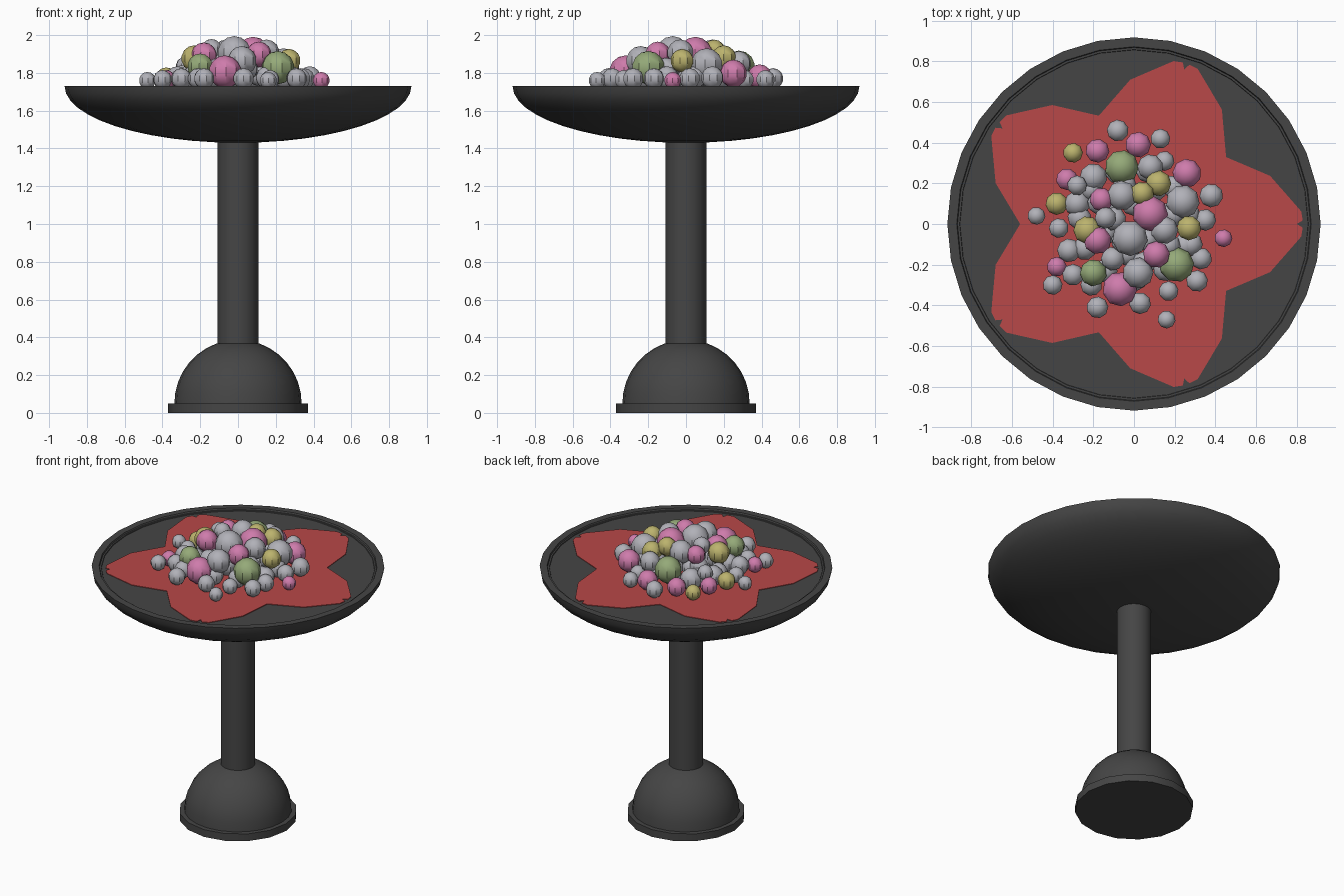
import bpy, bmesh, math, random
from mathutils import Matrix, Vector

if "Cube" in bpy.data.objects:
    bpy.data.objects.remove(bpy.data.objects["Cube"])

random.seed(4)


def material(name, rgb):
    m = bpy.data.materials.new(name)
    m.diffuse_color = (*rgb, 1)
    m.use_nodes = True
    m.node_tree.nodes["Principled BSDF"].inputs["Base Color"].default_value = m.diffuse_color
    return m


DARK = material("dark stone", (0.06, 0.06, 0.06))
RED = material("red", (0.48, 0.065, 0.065))
GREY = material("pebble grey", (0.44, 0.44, 0.48))
PINK = material("pebble pink", (0.62, 0.20, 0.41))
GREEN = material("pebble green", (0.30, 0.40, 0.19))
YELLOW = material("pebble yellow", (0.50, 0.45, 0.155))


def finish(bm, name, mats, angle=None):
    bmesh.ops.recalc_face_normals(bm, faces=bm.faces)
    me = bpy.data.meshes.new(name)
    bm.to_mesh(me)
    bm.free()
    ob = bpy.data.objects.new(name, me)
    bpy.context.collection.objects.link(ob)
    for m in mats:
        me.materials.append(m)
    if angle:
        bpy.ops.object.select_all(action='DESELECT')
        ob.select_set(True)
        bpy.context.view_layer.objects.active = ob
        bpy.ops.object.shade_smooth_by_angle(angle=math.radians(angle))
    return ob


def lathe(name, profile, sides, mat, angle=35):
    """Revolve (radius, z) points about z and cap both ends."""
    bm = bmesh.new()
    rings = [[bm.verts.new((r * math.cos(2 * math.pi * i / sides),
                            r * math.sin(2 * math.pi * i / sides), z))
              for i in range(sides)] for r, z in profile]
    for a, b in zip(rings, rings[1:]):
        for i in range(sides):
            j = (i + 1) % sides
            bm.faces.new((a[i], a[j], b[j], b[i]))
    bm.faces.new(rings[0])
    bm.faces.new(rings[-1])
    return finish(bm, name, [mat], angle)


# Pedestal: foot plate, dome and column
lathe("foot_plate", [(0.37, 0), (0.37, 0.05)], 16, DARK)
dome = [(0.337 * math.cos(t), 0.05 + 0.337 * math.sin(t))
        for t in (math.radians(10 * k) for k in range(9))]
lathe("base_dome", dome, 24, DARK)
lathe("column", [(0.108, 0.36), (0.108, 1.45)], 24, DARK)

# Bowl: half-ellipsoid outside, rim with a small step, shallow flat floor
FLOOR = 1.715
bowl = [(0.918 * math.sin(t), 1.73 - 0.3 * math.cos(t))
        for t in (math.radians(7.5 * k) for k in range(1, 13))]
bowl += [(0.872, 1.73), (0.868, 1.72), (0.858, 1.72), (0.856, FLOOR)]
lathe("bowl", bowl, 32, DARK)

# Five-petal star plate on the bowl floor
half = [(36, 0.56), (19.5, 0.71), (9, 0.78), (4.3, 0.825), (1.2, 0.83)]
petal = [(-a, r) for a, r in half] + [(0, 0.80)] + [(a, r) for a, r in half[:0:-1]]
bm = bmesh.new()
outline = []
for k in range(5):
    for a, r in petal:
        t = math.radians(72 * k + a)
        outline.append(Vector((r * math.cos(t), r * math.sin(t), 0)))
top = [bm.verts.new(p + Vector((0, 0, FLOOR + 0.004))) for p in outline]
low = [bm.verts.new(p + Vector((0, 0, FLOOR - 0.002))) for p in outline]
centre = bm.verts.new((0, 0, FLOOR + 0.004))
for i in range(len(top)):
    j = (i + 1) % len(top)
    bm.faces.new((top[i], top[j], centre))
    bm.faces.new((low[i], low[j], top[j], top[i]))
finish(bm, "star_plate", [RED])

# Pebbles as (x, y, radius): those on the floor, and those on top of the heap
floor_pebbles = {
    GREY: [(-.08, .46, .055), (.13, .42, .05), (.15, .31, .05), (.38, .14, .06),
           (.35, .02, .055), (-.48, .04, .045), (-.37, -.02, .05), (-.32, -.13, .06),
           (-.40, -.30, .05), (-.30, -.25, .055), (-.18, -.41, .055), (.03, -.39, .055),
           (.16, -.47, .045), (.17, -.33, .05), (.31, -.28, .055), (.33, -.17, .055),
           (-.20, .23, .07), (-.28, .10, .065), (-.21, -.30, .055), (.28, -.10, .06)],
    PINK: [(.02, .39, .065), (-.18, .36, .06), (-.33, .22, .055),
           (.44, -.07, .045), (-.38, -.21, .05)],
    YELLOW: [(-.30, .35, .05), (-.38, .10, .057)],
}
heap_pebbles = {
    GREY: [(-.06, .14, .075), (-.02, -.07, .09), (.24, .11, .085), (.08, .28, .065),
           (.02, -.24, .078), (-.14, .03, .055), (.15, -.03, .07), (-.28, .19, .05)],
    PINK: [(.08, .05, .09), (.26, .25, .073), (-.18, -.08, .07), (.11, -.15, .068),
           (-.07, -.32, .087), (-.16, .12, .06)],
    GREEN: [(-.06, .28, .086), (-.20, -.24, .068), (.21, -.20, .088)],
    YELLOW: [(.27, -.02, .062), (.12, .20, .065), (-.23, -.03, .07), (.04, .15, .06)],
}
MATS = [GREY, PINK, GREEN, YELLOW]
bm = bmesh.new()


def pebble(x, y, z, r, mat):
    spin = Matrix.Rotation(random.uniform(0, 6.28), 4, 'Z')
    out = bmesh.ops.create_uvsphere(bm, u_segments=9, v_segments=7, radius=r,
                                    matrix=Matrix.Translation((x, y, z)) @ spin)
    for f in {f for v in out["verts"] for f in v.link_faces}:
        f.material_index = MATS.index(mat)


for mat, items in floor_pebbles.items():
    for x, y, r in items:
        pebble(x, y, FLOOR + r, r, mat)
for mat, items in heap_pebbles.items():
    for x, y, r in items:
        pebble(x, y, max(FLOOR + r, 2.0 - x * x - y * y - r), r, mat)

# Grey filling under the heap, in rings
for count, ring, z in ((11, 0.27, 1.775), (6, 0.15, 1.79), (5, 0.1, 1.84), (8, 0.2, 1.82)):
    for i in range(count):
        t = 2 * math.pi * (i + 0.3) / count
        pebble(ring * math.cos(t), ring * math.sin(t), z, 0.06, GREY)
finish(bm, "pebble_heap", MATS, 30)
